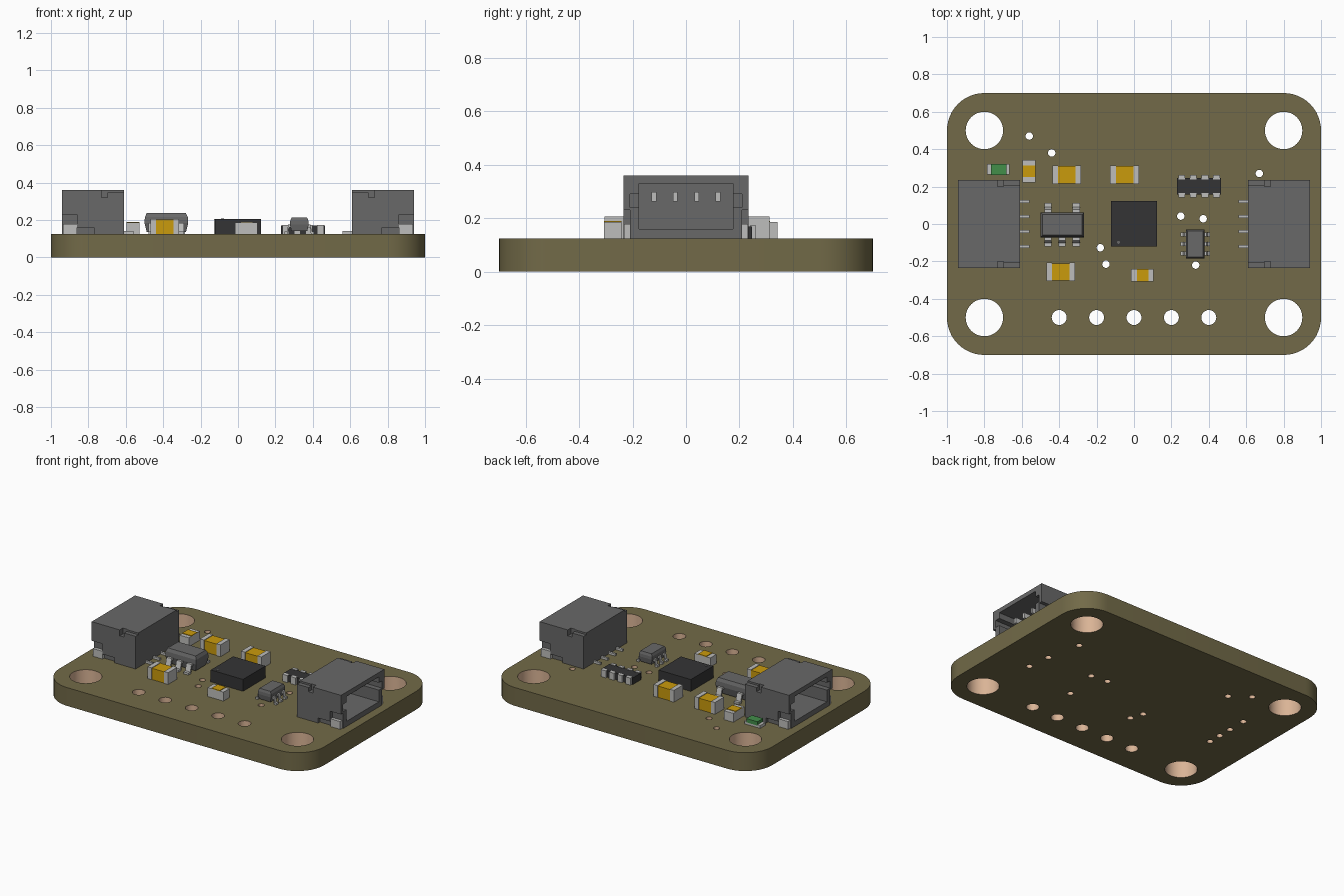
import bpy, bmesh, math
from mathutils import Matrix

if "Cube" in bpy.data.objects:
    bpy.data.objects.remove(bpy.data.objects["Cube"])

TOP = 0.125  # upper face of the board


def mat(name, r, g, b):
    lin = [((c / 255 + 0.055) / 1.055) ** 2.4 for c in (r, g, b)]
    m = bpy.data.materials.new(name)
    m.diffuse_color = (*lin, 1)
    m.use_nodes = True
    m.node_tree.nodes["Principled BSDF"].inputs["Base Color"].default_value = m.diffuse_color
    return m


OLIVE = mat("olive board", 114, 106, 72)
COPPER = mat("tan plating", 218, 180, 150)
GREY = mat("dark grey plastic", 104, 104, 104)
BLACK = mat("black plastic", 52, 52, 53)
METAL = mat("light grey metal", 190, 190, 188)
GOLD = mat("amber ceramic", 202, 155, 12)
GREEN = mat("green lens", 66, 142, 74)


def finish(name, bm, *mats):
    bmesh.ops.recalc_face_normals(bm, faces=bm.faces)
    me = bpy.data.meshes.new(name)
    bm.to_mesh(me)
    bm.free()
    for m in mats:
        me.materials.append(m)
    ob = bpy.data.objects.new(name, me)
    bpy.context.collection.objects.link(ob)
    return ob


def boxes(name, m, *bounds):
    """One object holding boxes given as x0, x1, y0, y1, z0, z1."""
    bm = bmesh.new()
    for x0, x1, y0, y1, z0, z1 in bounds:
        mtx = Matrix.Translation(((x0 + x1) / 2, (y0 + y1) / 2, (z0 + z1) / 2)) @ \
            Matrix.Diagonal((x1 - x0, y1 - y0, z1 - z0, 1))
        bmesh.ops.create_cube(bm, size=1, matrix=mtx)
    return finish(name, bm, m)


def stack(name, m, cx, cy, sections):
    """Body lofted through rectangles given as z, half x, half y."""
    bm = bmesh.new()
    rings = [[bm.verts.new((cx + sx * hx, cy + sy * hy, z))
              for sx, sy in ((-1, -1), (1, -1), (1, 1), (-1, 1))] for z, hx, hy in sections]
    for a, b in zip(rings, rings[1:]):
        for i in range(4):
            j = (i + 1) % 4
            bm.faces.new((a[i], a[j], b[j], b[i]))
    bm.faces.new(rings[0])
    bm.faces.new(rings[-1])
    return finish(name, bm, m)


def legs(name, places, length, width, z, t=0.014):
    """Bent leads; each place is x, y, angle of the outward direction."""
    prof = [(-0.01, z - t), (.3 * length, z - t), (.5 * length, TOP), (length, TOP),
            (length, TOP + t), (.65 * length, TOP + t), (.42 * length, z), (-0.01, z)]
    bm = bmesh.new()
    for x, y, ang in places:
        mtx = Matrix.Translation((x, y, 0)) @ Matrix.Rotation(ang, 4, 'Z')
        f = bm.faces.new([bm.verts.new((s, -width / 2, h)) for s, h in prof])
        ext = bmesh.ops.extrude_face_region(bm, geom=[f])["geom"]
        new = [v for v in ext if isinstance(v, bmesh.types.BMVert)]
        bmesh.ops.translate(bm, vec=(0, width, 0), verts=new)
        bmesh.ops.transform(bm, matrix=mtx, verts=list({*new, *f.verts}))
    return finish(name, bm, METAL)


# Board: rounded outline with drilled holes, filled and extruded
def circle(cx, cy, r, n):
    return [(cx + r * math.cos(math.tau * i / n), cy + r * math.sin(math.tau * i / n))
            for i in range(n)]


outline = []
for k, (sx, sy) in enumerate(((1, 1), (-1, 1), (-1, -1), (1, -1))):
    for i in range(13):
        a = math.pi / 2 * (k + i / 12)
        outline.append((sx * 0.8 + 0.2 * math.cos(a), sy * 0.5 + 0.2 * math.sin(a)))
loops = [outline]
loops += [circle(sx * 0.8, sy * 0.5, 0.1, 40) for sx in (-1, 1) for sy in (-1, 1)]
loops += [circle(0.2 * i, -0.5, 0.04, 24) for i in range(-2, 3)]
vias = [(-.56, .47), (-.44, .38), (-.18, -.127), (-.15, -.215), (.25, .042), (.37, .028),
        (.33, -.22), (.67, .27), (.74, -.126), (.72, .033),
        (-.715, .2), (-.715, .072), (-.715, -.027), (-.715, -.12)]
loops += [circle(x, y, 0.02, 16) for x, y in vias]

cu = bpy.data.curves.new("board_outline", 'CURVE')
cu.dimensions = '2D'
cu.fill_mode = 'BOTH'
cu.extrude = TOP / 2
for pts in loops:
    sp = cu.splines.new('POLY')
    sp.points.add(len(pts) - 1)
    for p, (x, y) in zip(sp.points, pts):
        p.co = (x, y, 0, 1)
    sp.use_cyclic_u = True
tmp = bpy.data.objects.new("board_outline", cu)
bpy.context.collection.objects.link(tmp)
bpy.context.view_layer.update()
me = bpy.data.meshes.new_from_object(tmp.evaluated_get(bpy.context.evaluated_depsgraph_get()))
bm = bmesh.new()
bm.from_mesh(me)
bpy.data.objects.remove(tmp)
bmesh.ops.remove_doubles(bm, verts=bm.verts, dist=1e-5)
bmesh.ops.translate(bm, vec=(0, 0, TOP / 2), verts=bm.verts)
bm.normal_update()
for f in bm.faces:  # plated hole walls
    c = f.calc_center_median()
    f.material_index = int(abs(f.normal.z) < .5 and abs(c.x) < .91 and abs(c.y) < .61)
    f.smooth = False
board = finish("board", bm, OLIVE, COPPER)
bpy.context.view_layer.objects.active = board
board.select_set(True)
bpy.ops.object.shade_smooth_by_angle(angle=math.radians(35))
board.select_set(False)

# Side-entry connectors: hollow shell with keyways, latch slots and foot recesses
shell = boxes("connector_right", GREY, (.61, .942, -.234, .234, TOP, .36))
cuts = [(.70, .96, -.175, .175, .16, .33), (.80, .97, -.21, .21, .24, .29)]
for s in (-1, 1):
    for x0, x1, y, z0, z1 in ((.86, .98, .21, .10, .23), (.77, .87, .215, .11, .16),
                              (.697, .73, .2, .32, .40), (.60, .699, .205, .348, .41)):
        ya, yb = sorted((s * y, s * .26))
        cuts.append((x0, x1, ya, yb, z0, z1))
cutters = []
for c in cuts:
    cut = boxes("connector_cutter", GREY, c)
    cut.hide_render = True
    mod = shell.modifiers.new("cut", 'BOOLEAN')
    mod.operation, mod.solver, mod.object = 'DIFFERENCE', 'EXACT', cut
    cutters.append(cut)
bpy.context.view_layer.update()
shell.data = bpy.data.meshes.new_from_object(
    shell.evaluated_get(bpy.context.evaluated_depsgraph_get()))
shell.modifiers.clear()
for c in cutters:
    bpy.data.objects.remove(c)

rows = (-.12, -.04, .04, .12)
contacts = [(.56, .612, y - .007, y + .007, TOP, .14) for y in rows]        # solder tails
contacts += [(.69, .86, y - .009, y + .009, .262, .298) for y in rows]      # inner pins
contacts += [(.862, .935, a, b, TOP, .178) for a, b in ((-.232, -.208), (.208, .232))]
pins = boxes("connector_right_contacts", METAL, *contacts)
for src, name in ((shell, "connector_left"), (pins, "connector_left_contacts")):
    ob = bpy.data.objects.new(name, src.data)
    ob.rotation_euler.z = math.pi
    bpy.context.collection.objects.link(ob)

# Large capacitors: amber block between two metal end caps
for i, (cx, cy) in enumerate(((-.36, .263), (-.05, .263), (-.392, -.256))):
    boxes(f"capacitor_{i}", GOLD, (cx - .05, cx + .05, cy - .046, cy + .046, TOP, .202))
    boxes(f"capacitor_caps_{i}", METAL,
          *[(cx + a, cx + b, cy - .049, cy + .049, TOP, .206)
            for a, b in ((-.077, -.047), (.047, .077))])

# Small capacitors: metal block with an amber top band
boxes("small_capacitor_front", METAL, (-.015, .105, -.307, -.241, TOP, .186))
boxes("small_capacitor_front_band", GOLD, (.015, .077, -.307, -.241, .184, .19))
boxes("small_capacitor_back", METAL, (-.597, -.527, .222, .342, TOP, .186))
boxes("small_capacitor_back_band", GOLD, (-.597, -.527, .25, .314, .184, .19))

# Indicator light
boxes("indicator_base", METAL, (-.785, -.665, .264, .32, TOP, .145))
boxes("indicator_lens", GREEN, (-.765, -.681, .262, .322, .14, .166))

# Regulator with five leads
stack("regulator_body", GREY, -.383, -.005,
      [(.135, .105, .055), (.185, .117, .067), (.215, .115, .065), (.236, .105, .055)])
up, down = math.pi / 2, -math.pi / 2
legs("regulator_leads", [(x, .055, up) for x in (-.459, -.309)] +
     [(x, -.065, down) for x in (-.459, -.384, -.309)], .056, .038, .185)

# Main sensor chip with its orientation dot
boxes("sensor_chip", BLACK, (-.122, .122, -.12, .122, TOP, .206))
bm = bmesh.new()
bmesh.ops.create_cone(bm, cap_ends=True, segments=12, radius1=.008, radius2=.008, depth=.004,
                      matrix=Matrix.Translation((-.083, -.098, .207)))
finish("sensor_dot", bm, GREY)

# Resistor array with four terminals per long side
boxes("resistor_array", BLACK, (.23, .466, .157, .247, TOP, .17))
boxes("resistor_terminals", METAL,
      *[(x - .018, x + .018, a, b, TOP, .173) for x in (.255, .317, .379, .441)
        for a, b in ((.142, .165), (.239, .262))])

# Small six-lead chip
stack("small_chip_body", GREY, .328, -.107,
      [(.14, .042, .071), (.175, .05, .077), (.195, .049, .076), (.212, .042, .07)])
legs("small_chip_leads", [(.328 + s * .045, y, 0 if s > 0 else math.pi)
                          for s in (-1, 1) for y in (-.157, -.107, -.057)], .034, .022, .175)
